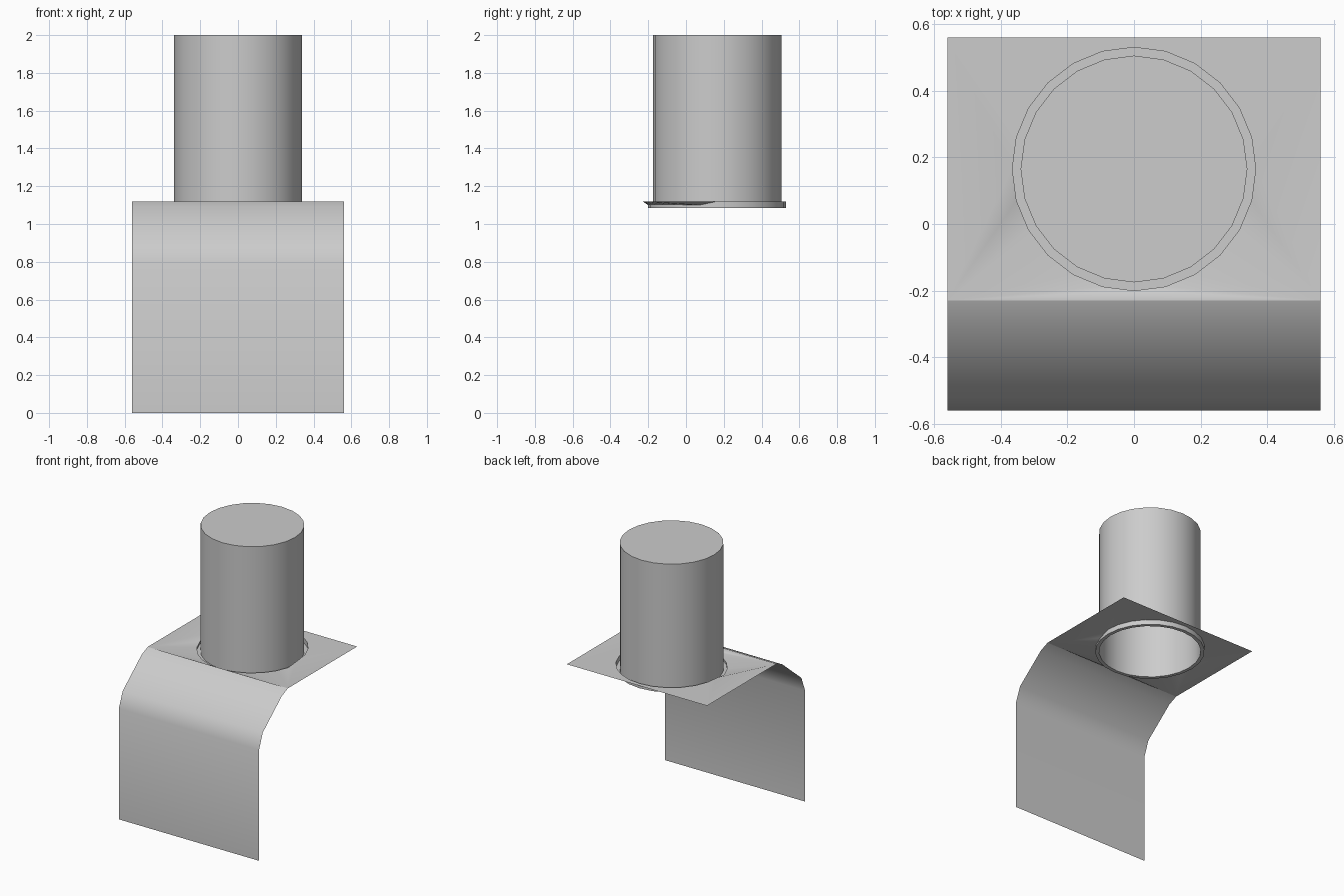
import bpy, bmesh, math

cube = bpy.data.objects.get("Cube")
if cube:
    bpy.data.objects.remove(cube)

HALF = 0.56          # half width of the sheet
TOP = 1.12           # height of the flat top
FOLD_Y = -0.23       # where the top meets the bend
CENTRE_Y = 0.165
SIDES = 24

grey = bpy.data.materials.new("light_grey")
grey.use_nodes = True
COLOUR = (0.604, 0.604, 0.604, 1)
grey.diffuse_color = COLOUR
grey.node_tree.nodes["Principled BSDF"].inputs["Base Color"].default_value = COLOUR


def finish(bm, name, angle):
    mesh = bpy.data.meshes.new(name)
    bm.to_mesh(mesh)
    bm.free()
    mesh.materials.append(grey)
    obj = bpy.data.objects.new(name, mesh)
    bpy.context.collection.objects.link(obj)
    bpy.ops.object.select_all(action='DESELECT')
    obj.select_set(True)
    bpy.context.view_layer.objects.active = obj
    bpy.ops.object.shade_smooth_by_angle(angle=math.radians(angle))
    return obj


def ring(bm, radius, z):
    return [bm.verts.new((radius * math.cos(a), CENTRE_Y + radius * math.sin(a), z))
            for a in (math.tau * i / SIDES for i in range(SIDES))]


def loop_edges(bm, verts):
    return [bm.edges.new((v, verts[(i + 1) % len(verts)])) for i, v in enumerate(verts)]


def bridge(bm, low, high):
    for i in range(SIDES):
        j = (i + 1) % SIDES
        bm.faces.new((low[i], low[j], high[j], high[i]))


def dip(verts):
    # the front of the hole sags slightly
    for v in verts:
        if v.co.y < 0.1:
            v.co.z -= 0.02


# Bent sheet: hanging front panel, rounded bend and flat top with a round hole
bm = bmesh.new()
profile = [(-HALF, 0), (-HALF, 0.8), (-0.517, 0.91), (-0.30, 1.09), (FOLD_Y, TOP)]
rows = [[bm.verts.new((x, y, z)) for x in (-HALF, HALF)] for y, z in profile]
for a, b in zip(rows, rows[1:]):
    bm.faces.new((a[0], a[1], b[1], b[0]))
back = [bm.verts.new((x, HALF, TOP)) for x in (HALF, -HALF)]
corners = [rows[-1][0], rows[-1][1]] + back
border = [bm.edges.get(corners[:2])]
border += [bm.edges.new((corners[i], corners[(i + 1) % 4])) for i in (1, 2, 3)]
hole = ring(bm, 0.365, TOP)
bmesh.ops.triangle_fill(bm, use_beauty=True, use_dissolve=False,
                        edges=border + loop_edges(bm, hole), normal=(0, 0, 1))
dip(hole)
bmesh.ops.recalc_face_normals(bm, faces=bm.faces)
bm.normal_update()
if max(bm.faces, key=lambda f: f.calc_center_median().z).normal.z < 0:
    bmesh.ops.reverse_faces(bm, faces=bm.faces)
finish(bm, "bent_sheet", 40)

# Pipe: collar below the hole, narrow floor ring, tall wall and flat cap
bm = bmesh.new()
rim = ring(bm, 0.365, TOP)
collar = ring(bm, 0.365, 1.085)
inner = ring(bm, 0.34, 1.085)
cap = ring(bm, 0.34, 2.0)
dip(rim)
bridge(bm, rim, collar)
bridge(bm, collar, inner)
bridge(bm, inner, cap)
bm.faces.new(cap)
finish(bm, "capped_pipe", 30)
